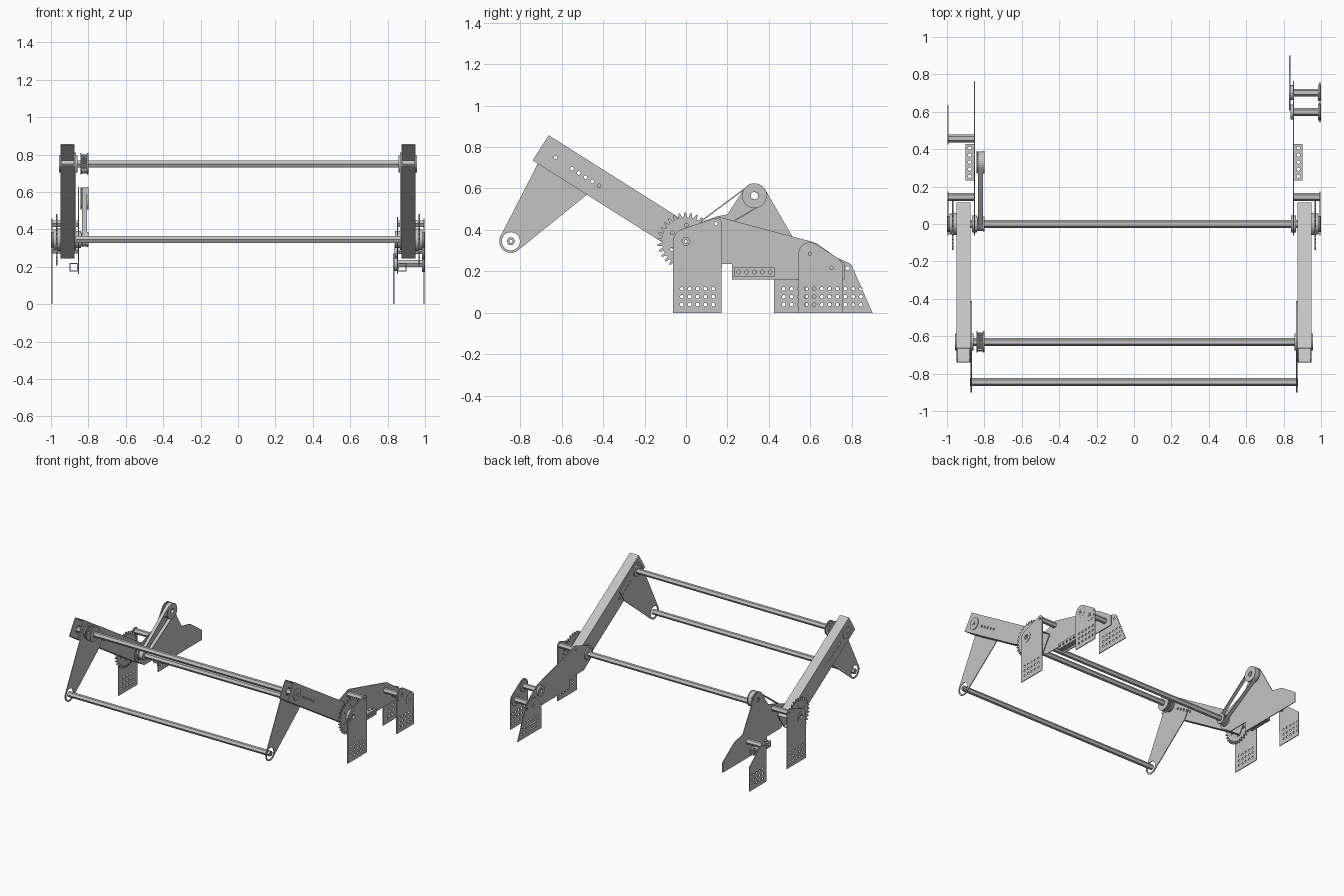
import bpy, bmesh
from math import cos, sin, pi, radians
from mathutils import Matrix, Vector
from mathutils.geometry import convex_hull_2d

cube = bpy.data.objects.get("Cube")
if cube:
    bpy.data.objects.remove(cube, do_unlink=True)

metal = bpy.data.materials.new("grey metal")
metal.use_nodes = True
GREY = (0.55, 0.55, 0.55, 1)
metal.diffuse_color = GREY
metal.node_tree.nodes["Principled BSDF"].inputs["Base Color"].default_value = GREY

AXES = Matrix(((0, 0, 1, 0), (1, 0, 0, 0), (0, 1, 0, 0), (0, 0, 0, 1)))
T = 0.006          # sheet thickness
PIVOT = (0, 0.345)
TOP = (-0.63, 0.75)
SWING = (-0.845, 0.345)
MOTOR = (0.33, 0.565)
TIE = (0.145, 0.43)


def arc(c, r, a0, a1, n=12):
    return [(c[0] + r * cos(radians(a0 + (a1 - a0) * i / n)),
             c[1] + r * sin(radians(a0 + (a1 - a0) * i / n))) for i in range(n + 1)]


def circle(c, r, n=24):
    return arc(c, r, 0, 360, n)[:-1]


def hull(*items):
    """Convex outline round circles (y, z, r) and points (y, z)."""
    pts = []
    for it in items:
        pts += circle(it[:2], it[2], 32) if len(it) == 3 else [it]
    return [pts[i] for i in convex_hull_2d([Vector(p) for p in pts])]


def gear(c, r, depth, teeth):
    pts = []
    for i in range(teeth):
        for f, rad in ((0, r - depth), (0.3, r - depth), (0.5, r), (0.75, r)):
            a = 2 * pi * (i + f) / teeth
            pts.append((c[0] + rad * cos(a), c[1] + rad * sin(a)))
    return pts


def grid(y0, z0, cols, rows, step=0.0378):
    return [circle((y0 + i * step, z0 + j * step), 0.009, 10)
            for i in range(cols) for j in range(rows)]


def extrude(name, outline, x0, x1, holes=(), matrix=AXES):
    """Profile in the side plane, with holes, extruded across x."""
    cu = bpy.data.curves.new(name, 'CURVE')
    cu.dimensions, cu.fill_mode = '2D', 'BOTH'
    cu.extrude = abs(x1 - x0) / 2
    for loop in [outline, *holes]:
        sp = cu.splines.new('POLY')
        sp.points.add(len(loop) - 1)
        for p, q in zip(sp.points, loop):
            p.co = (q[0], q[1], 0, 1)
        sp.use_cyclic_u = True
    tmp = bpy.data.objects.new(name, cu)
    bpy.context.collection.objects.link(tmp)
    dg = bpy.context.evaluated_depsgraph_get()
    me = bpy.data.meshes.new_from_object(tmp.evaluated_get(dg))
    bpy.data.objects.remove(tmp, do_unlink=True)
    me.transform(Matrix.Translation(((x0 + x1) / 2, 0, 0)) @ matrix)
    bm = bmesh.new()
    bm.from_mesh(me)
    bmesh.ops.remove_doubles(bm, verts=bm.verts, dist=1e-5)
    bmesh.ops.recalc_face_normals(bm, faces=bm.faces)
    bm.to_mesh(me)
    bm.free()
    me.materials.clear()
    me.materials.append(metal)
    ob = bpy.data.objects.new(name, me)
    bpy.context.collection.objects.link(ob)
    return ob


def rod(name, c, x0, x1):
    extrude(name, circle(c, 0.021, 6), x0, x1, [circle(c, 0.008, 12)])


def ring(name, c, r, x0, x1, inner=0.02):
    extrude(name, circle(c, r, 32), x0, x1, [circle(c, inner, 6)])


def pulley(name, c, r, x0, x1):
    bore = [circle(c, 0.019, 12)]
    extrude(name + " teeth", gear(c, r - 0.006, 0.006, 30), x0 + T, x1 - T, bore)
    for x in (x0, x1 - T):
        extrude(name + " flange", circle(c, r, 32), x, x + T, bore)


# Long cross rods
rod("pivot rod", PIVOT, -0.985, 0.985)
rod("upper rod", TOP, -0.955, 0.955)
rod("front rod", SWING, -0.877, 0.877)

# Arm frame: unit direction down the arm, its normal, and the upper far corner
u, n = Vector((0.845, -0.534)), Vector((0.534, 0.845))
corner = Vector((-0.663, 0.857))
LENGTH, DEPTH = 0.92, 0.144


def on_arm(along, down):
    return tuple(corner + u * along - n * down)


for s, side in ((1, "left"), (-1, "right")):
    # Square tube arms
    body = [on_arm(0, 0), on_arm(LENGTH, 0), on_arm(LENGTH, DEPTH), on_arm(0, DEPTH)]
    slots = [circle((-0.55 + 0.0325 * i, 0.695 - 0.0205 * i), 0.009, 10) for i in range(5)]
    bores = [circle(TOP, 0.03), circle(PIVOT, 0.03)]
    for x in (0.873, 0.944):
        extrude(side + " arm wall", body, s * x, s * (x + T), slots + bores)
    for d in (0, DEPTH - T):
        strip = [on_arm(0, d), on_arm(LENGTH, d), on_arm(LENGTH, d + T), on_arm(0, d + T)]
        extrude(side + " arm face", strip, s * 0.873, s * 0.95)

    # Swing plate with an open eye at the front rod
    swing = hull((*SWING, 0.056), (*TOP, 0.062), on_arm(0.31, 0.03), on_arm(0.31, DEPTH))
    extrude(side + " swing plate", swing, s * 0.867, s * 0.873,
            [circle(SWING, 0.044), circle(TOP, 0.03)] + slots)

    # Bearings and sprocket
    for x0, x1 in ((0.858, 0.868), (0.95, 0.956)):
        ring(side + " upper bearing", TOP, 0.045, s * x0, s * x1)
    for x0, x1, r in ((0.84, 0.866, 0.045), (0.95, 0.964, 0.06), (0.974, 0.986, 0.055),
                      (0.986, 1.0, 0.042)):
        ring(side + " pivot bearing", PIVOT, r, s * x0, s * x1)
    lighten = [circle((0.078 * cos(k * pi / 3 + 0.5), 0.345 + 0.078 * sin(k * pi / 3 + 0.5)),
                      0.009, 10) for k in range(6)]
    extrude(side + " sprocket", gear(PIVOT, 0.138, 0.022, 30), s * 0.964, s * 0.974,
            lighten + [circle(PIVOT, 0.02)])

    # Outer leg under the pivot, and its tie rod
    leg = hull((-0.062, 0), (0.172, 0), (*PIVOT, 0.062), (*TIE, 0.028), (0.172, 0.43))
    extrude(side + " pivot leg", leg, s * 0.991, s * 0.997,
            grid(-0.02, 0.04, 5, 3) + [circle(PIVOT, 0.03), circle(TIE, 0.01, 10)])
    rod(side + " pivot tie rod", TIE, s * 0.85, s * 0.992)

    # Inner side plate; the right one rises to carry the motor pulley
    top = [(0.15, 0.465)]
    if s < 0:
        top = [(0.15, 0.465), (0.2, 0.475)] + arc(MOTOR, 0.06, 150, 30)[:] + [(0.515, 0.365)]
    plate = (arc(PIVOT, 0.062, 240, 115) + top + [(0.6, 0.345), (0.63, 0.335), (0.765, 0.24),
             (0.765, 0.16), (0.222, 0.16), (0.222, 0.235), (0.05, 0.235)])
    cuts = [circle(PIVOT, 0.03), circle(TIE, 0.01, 10)]
    if s < 0:
        cuts.append(circle(MOTOR, 0.018))
    extrude(side + " inner plate", plate, s * 0.85, s * 0.856, cuts)

    # Drilled square bar below the inner plate: outer and inner walls, top and bottom
    wall = [(0.232, 0.174), (0.428, 0.174), (0.428, 0.219), (0.232, 0.219)]
    for x in (0.856, 0.896):
        extrude(side + " bar wall", wall, s * x, s * (x + 0.005), grid(0.255, 0.197, 5, 1))
    flat = [(0.232, 0.856), (0.428, 0.856), (0.428, 0.901), (0.232, 0.901)]
    for z in (0.1765, 0.2165):
        lid = Matrix(((0, s, 0, 0), (1, 0, 0, 0), (0, 0, 1, z), (0, 0, 0, 1)))
        extrude(side + " bar flange", flat, -0.0025, 0.0025, grid(0.255, 0.8785, 5, 1), lid)

# Left rear: outer leg, inner trapezoid leg and two tie rods
R1, R2 = (0.598, 0.285), (0.702, 0.217)
outer = hull((0.543, 0), (0.758, 0), (*R1, 0.055), (*R2, 0.056))
extrude("left rear outer leg", outer, 0.991, 0.997,
        grid(0.58, 0.04, 5, 3) + [circle(R1, 0.02), circle(R2, 0.02)])
inner = hull((0.607, 0), (0.9, 0), (0.775, 0.215, 0.028), (*R2, 0.055), (0.607, 0.2))
extrude("left rear inner leg", inner, 0.83, 0.836,
        grid(0.655, 0.04, 6, 3) + [circle((0.78, 0.215), 0.01, 10), circle(R2, 0.02)])
for c, x0 in ((R1, 0.85), (R2, 0.83)):
    rod("left rear tie rod", c, x0, 0.998)
    ring("left rear bushing", c, 0.045, 0.985, 0.999)
    ring("left rear bushing", c, 0.04, 0.836, 0.85)

# Right rear: single outer leg with a tie rod
R3 = (0.458, 0.29)
outer = hull((0.425, 0), (0.635, 0), (0.635, 0.19), (*R3, 0.034))
extrude("right rear leg", outer, -0.997, -0.991, grid(0.472, 0.04, 5, 3) + [circle(R3, 0.012)])
rod("right rear tie rod", R3, -0.992, -0.85)

# Belt drive on the right
pulley("motor pulley", MOTOR, 0.06, -0.842, -0.8)
pulley("pivot pulley", PIVOT, 0.04, -0.842, -0.8)
pulley("upper pulley", TOP, 0.057, -0.842, -0.8)
extrude("drive belt", hull((*MOTOR, 0.058), (*PIVOT, 0.037)), -0.834, -0.808,
        [hull((*MOTOR, 0.052), (*PIVOT, 0.031))])

# Smooth the round parts, keep the edges sharp
for ob in bpy.context.scene.objects:
    ob.select_set(ob.type == 'MESH')
    if ob.type == 'MESH':
        bpy.context.view_layer.objects.active = ob
bpy.ops.object.shade_smooth_by_angle(angle=radians(30))
